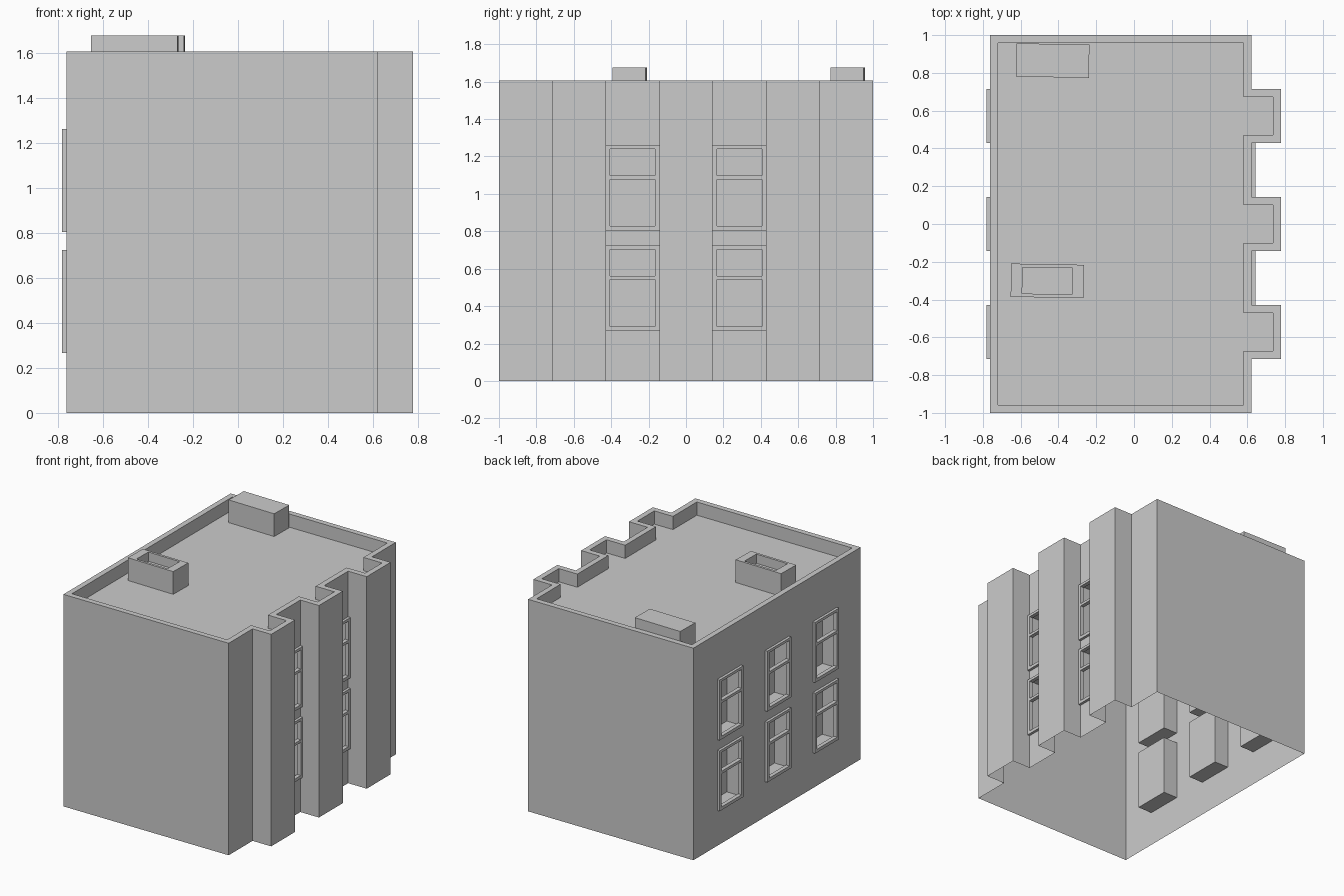
import bpy, bmesh, math
from mathutils import Vector, Matrix

if "Cube" in bpy.data.objects:
    bpy.data.objects.remove(bpy.data.objects["Cube"])

XL, XR, XP = -0.762, 0.622, 0.778     # left wall, right wall, pilaster face
H, ROOF, RIM = 1.605, 1.505, 0.042    # parapet top, roof level, parapet width
M = 2 / 7                             # facade module along y
ROWS = [(0.267, 0.723), (0.803, 1.26)]
DEPTH, PROUD = 0.12, 0.02


def finish(name, bm, recalc=False):
    bmesh.ops.remove_doubles(bm, verts=bm.verts, dist=1e-5)
    if recalc:
        bmesh.ops.recalc_face_normals(bm, faces=bm.faces)
    mesh = bpy.data.meshes.new(name)
    bm.to_mesh(mesh)
    bm.free()
    obj = bpy.data.objects.new(name, mesh)
    bpy.context.collection.objects.link(obj)
    return obj


def face(bm, pts):
    return bm.faces.new([bm.verts.new(p) for p in pts])


def inset(poly, d):
    """Offset a counter-clockwise right-angled outline inwards."""
    out = []
    for i, p in enumerate(poly):
        a = (p - poly[i - 1]).normalized()
        b = (poly[(i + 1) % len(poly)] - p).normalized()
        out.append(p + d * (Vector((-a.y, a.x)) + Vector((-b.y, b.x))))
    return out


# Footprint with three pilasters on the right side
outline = [Vector((XL, -1)), Vector((XR, -1))]
for c in (-2 * M, 0, 2 * M):
    outline += [Vector((x, c + s * M / 2)) for x, s in
                ((XR, -1), (XP, -1), (XP, 1), (XR, 1))]
outline += [Vector((XR, 1)), Vector((XL, 1))]
inner = inset(outline, RIM)

# Windows: wall x, centre y, outward direction
windows = [(XL, c, -1) for c in (-2 * M, 0, 2 * M)] + [(XR, c, 1) for c in (-M, M)]


def is_window(mid):
    return any(abs(mid.x - x) < 1e-3 and abs(mid.y - y) < 1e-3 for x, y, _ in windows)


# Shell: outer walls with window holes, parapet and roof deck, open underneath
bm = bmesh.new()
levels = [0] + [z for r in ROWS for z in r] + [H]
n = len(outline)
for i in range(n):
    p, q = outline[i], outline[(i + 1) % n]
    pi, qi = inner[i], inner[(i + 1) % n]
    parts = 7 if i == n - 1 else 1
    for k in range(parts):
        a, b = p.lerp(q, k / parts), p.lerp(q, (k + 1) / parts)
        if not is_window((a + b) / 2):
            face(bm, [(*a, 0), (*b, 0), (*b, H), (*a, H)])
            continue
        for j in (0, 2, 4):
            z0, z1 = levels[j], levels[j + 1]
            face(bm, [(*a, z0), (*b, z0), (*b, z1), (*a, z1)])
    face(bm, [(*p, H), (*q, H), (*qi, H), (*pi, H)])
    face(bm, [(*pi, H), (*qi, H), (*qi, ROOF), (*pi, ROOF)])
face(bm, [(*v, ROOF) for v in inner])
finish("building_shell", bm)

# Window recesses and two-pane frames
for x, y, s in windows:
    for z0, z1 in ROWS:
        bm = bmesh.new()
        bmesh.ops.create_cube(bm, size=1, matrix=Matrix.Translation(
            (x - s * DEPTH / 2, y, (z0 + z1) / 2)) @ Matrix.Diagonal((DEPTH, M, z1 - z0, 1)))
        bm.normal_update()
        opening = [f for f in bm.faces if f.normal.x * s > 0.9]
        bmesh.ops.delete(bm, geom=opening, context='FACES')
        bmesh.ops.reverse_faces(bm, faces=bm.faces)
        finish("window_recess", bm)

        bm = bmesh.new()
        ys = [y - M / 2, y - 0.12, y + 0.12, y + M / 2]
        zs = [z0, z0 + 0.024, z0 + 0.274, z0 + 0.294, z1 - 0.02, z1]
        for a in range(3):
            for b in range(5):
                if a == 1 and b in (1, 3):
                    continue
                quad = [(x + s * PROUD, ys[a + da], zs[b + db])
                        for da, db in ((0, 0), (1, 0), (1, 1), (0, 1))]
                face(bm, quad if s > 0 else quad[::-1])
        frame = finish("window_frame", bm)
        mod = frame.modifiers.new("thickness", 'SOLIDIFY')
        mod.thickness = 0.03
        mod.offset = -1


# Roof boxes, slightly turned; the front one has a sunken top
def roof_box(name, cx, cy, sunken):
    bm = bmesh.new()
    top, w, d = 1.677, 0.385, 0.176
    bmesh.ops.create_cube(bm, size=1, matrix=Matrix.Translation(
        (0, 0, (top - ROOF) / 2)) @ Matrix.Diagonal((w, d, top - ROOF, 1)))
    if sunken:
        bm.normal_update()
        lid = [f for f in bm.faces if f.normal.z > 0.9]
        bmesh.ops.inset_region(bm, faces=lid, thickness=0.026)
        for v in lid[0].verts:
            v.co.x = math.copysign(0.132, v.co.x)
        well = bmesh.ops.extrude_face_region(bm, geom=lid)["geom"]
        bmesh.ops.delete(bm, geom=[f for f in lid if f.is_valid], context='FACES_ONLY')
        bmesh.ops.translate(bm, vec=(0, 0, -0.07),
                            verts=[g for g in well if isinstance(g, bmesh.types.BMVert)])
    obj = finish(name, bm, recalc=True)
    obj.location = (cx, cy, ROOF)
    obj.rotation_euler.z = math.radians(-1)


roof_box("stair_box", -0.43, 0.865, False)
roof_box("vent_box", -0.459, -0.301, True)
